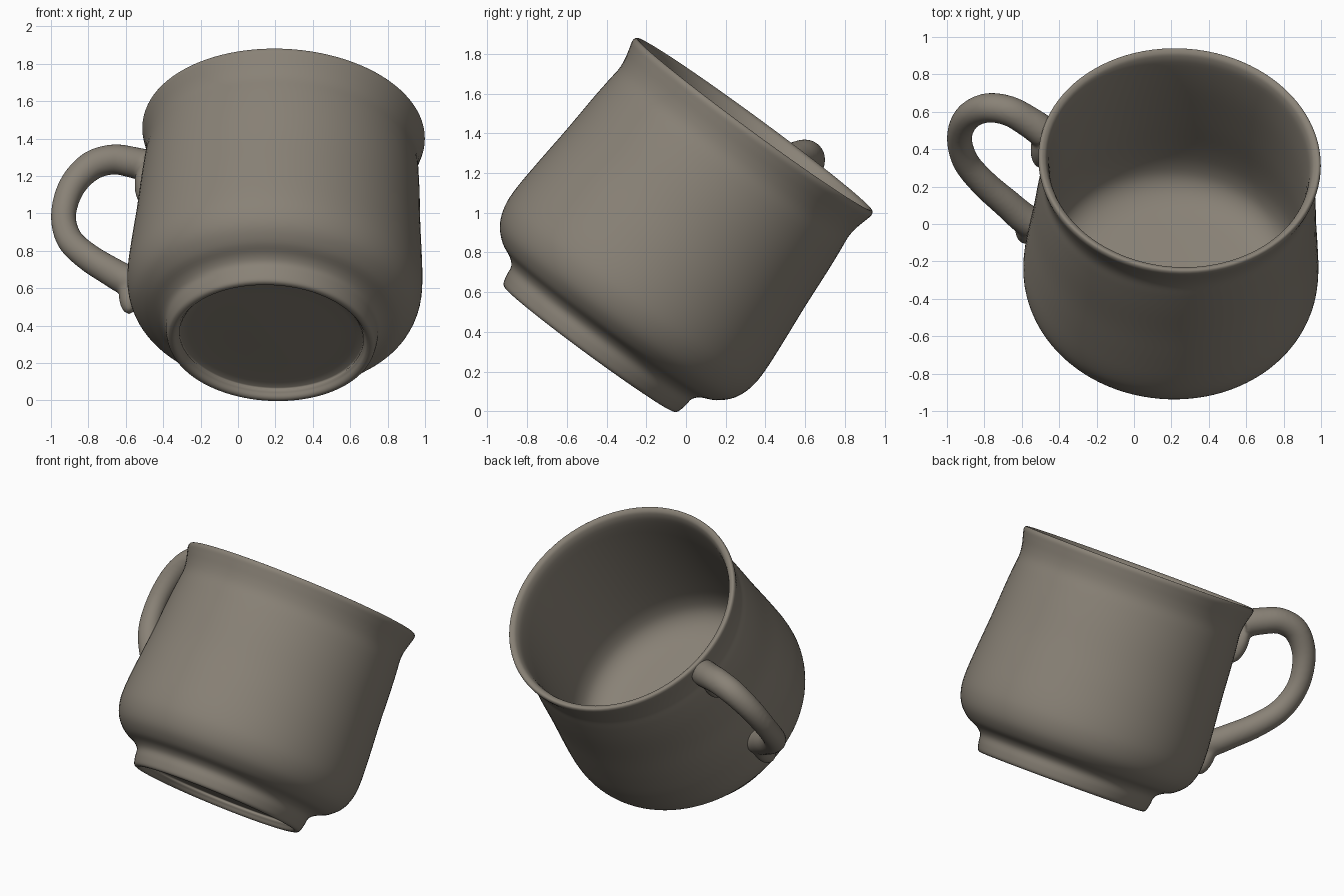
import bpy, bmesh, math
from mathutils import Vector, Matrix

if "Cube" in bpy.data.objects:
    bpy.data.objects.remove(bpy.data.objects["Cube"])

clay = bpy.data.materials.new("warm_grey_clay")
clay.diffuse_color = (0.25, 0.222, 0.182, 1)
clay.use_nodes = True
clay.node_tree.nodes["Principled BSDF"].inputs["Base Color"].default_value = clay.diffuse_color

# Mug frame: leaning back in +y and slightly to +x
axis = Vector((0.048, 0.592, 0.806)).normalized()
side = Vector((1, 0, 0))
side = (side - axis * side.dot(axis)).normalized()
depth = axis.cross(side)
rot = Matrix((side, depth, axis)).transposed().to_4x4()
frame = Matrix.Translation((0.178, -0.475, 0.328)) @ rot


def smooth_path(pts, n):
    """Catmull-Rom samples through points of any dimension."""
    p = [Vector(q) for q in pts]
    p = [p[0] * 2 - p[1]] + p + [p[-1] * 2 - p[-2]]
    out = []
    for i in range(1, len(p) - 2):
        a, b, c, d = p[i - 1:i + 3]
        for k in range(n):
            t = k / n
            out.append((b * 2 + (c - a) * t + (a * 2 - b * 5 + c * 4 - d) * t * t
                        + (b * 3 - a - c * 3 + d) * t ** 3) * 0.5)
    return out + [p[-2]]


def add_mesh(name, bm):
    bmesh.ops.recalc_face_normals(bm, faces=bm.faces)
    for f in bm.faces:
        f.smooth = True
    me = bpy.data.meshes.new(name)
    bm.to_mesh(me)
    bm.free()
    me.materials.append(clay)
    ob = bpy.data.objects.new(name, me)
    bpy.context.collection.objects.link(ob)
    return ob


# Cup: one closed profile (radius, height) from under the foot, over the rim, to the inner floor
profile = [(0, .03), (.44, .035), (.485, .015), (.505, -.013), (.525, -.02), (.545, -.008),
           (.557, .035), (.565, .085), (.60, .12), (.67, .155), (.735, .22), (.77, .31),
           (.777, .42), (.765, .6), (.748, .8), (.735, 1.0), (.724, 1.13), (.716, 1.21),
           (.722, 1.27), (.737, 1.33), (.745, 1.365), (.738, 1.385), (.72, 1.385),
           (.70, 1.365), (.685, 1.3), (.675, 1.1), (.68, .8), (.69, .55), (.68, .41),
           (.64, .32), (.55, .265), (.4, .245), (0, .235)]
line = smooth_path(profile, 4)
SEG = 96
bm = bmesh.new()
rings = []
for r, h in line[1:-1]:
    rings.append([bm.verts.new((1.015 * r * math.cos(2 * math.pi * i / SEG),
                                r * math.sin(2 * math.pi * i / SEG), h)) for i in range(SEG)])
for a, b in zip(rings, rings[1:]):
    for i in range(SEG):
        j = (i + 1) % SEG
        bm.faces.new((a[i], a[j], b[j], b[i]))
for ring, h in ((rings[0], profile[0][1]), (rings[-1], profile[-1][1])):
    centre = bm.verts.new((0, 0, h))
    for i in range(SEG):
        bm.faces.new((ring[i], ring[(i + 1) % SEG], centre))
cup = add_mesh("cup", bm)
cup.matrix_world = frame

# Handle: round tube along a path of (x, y, z, radius)
path = smooth_path([(-.475, .485, 1.25, .088), (-.56, .545, 1.272, .084), (-.67, .605, 1.288, .081),
                    (-.79, .62, 1.25, .079), (-.89, .57, 1.14, .073), (-.933, .465, .99, .068),
                    (-.90, .335, .86, .071), (-.80, .215, .765, .075), (-.68, .11, .69, .079),
                    (-.60, .04, .645, .083), (-.54, 0, .62, .085)], 6)
RING = 24
bm = bmesh.new()
rings = []
for i, q in enumerate(path):
    tangent = (path[min(i + 1, len(path) - 1)] - path[max(i - 1, 0)]).to_3d().normalized()
    u = tangent.cross(Vector((-.1, -.8, .6))).normalized()
    v = tangent.cross(u)
    rings.append([bm.verts.new(q.to_3d() + q[3] * (u * math.cos(2 * math.pi * k / RING)
                                                   + v * math.sin(2 * math.pi * k / RING)))
                  for k in range(RING)])
for a, b in zip(rings, rings[1:]):
    for k in range(RING):
        j = (k + 1) % RING
        bm.faces.new((a[k], a[j], b[j], b[k]))
bm.faces.new(rings[0][::-1])
bm.faces.new(rings[-1])

# Pressed clay tails running down the wall below each handle joint
for pos, size in (((-.495, .405, 1.165), (.058, .085, .14)),
                  ((-.578, -.005, .582), (.06, .075, .14))):
    bmesh.ops.create_uvsphere(bm, u_segments=32, v_segments=16, radius=1,
                              matrix=Matrix.Translation(pos) @ rot @ Matrix.Diagonal((*size, 1)))
handle = add_mesh("handle", bm)

# Fuse tube and tails, then soften the joints
fuse = handle.modifiers.new("fuse", 'REMESH')
fuse.mode = 'VOXEL'
fuse.voxel_size = 0.011
fuse.use_smooth_shade = True
soften = handle.modifiers.new("soften", 'SMOOTH')
soften.factor = 0.5
soften.iterations = 10
